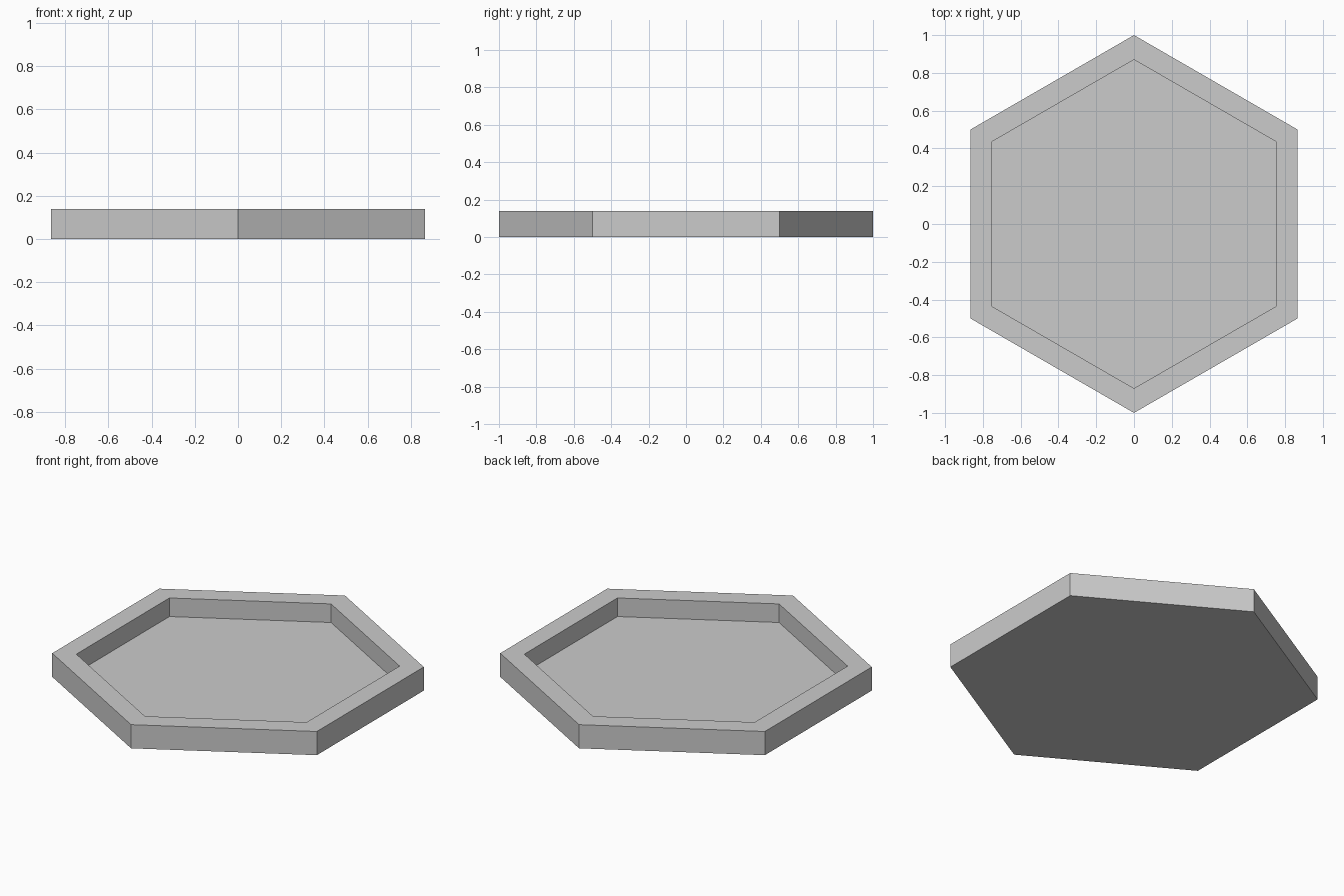
import bpy, bmesh
from math import sin, cos, pi

if "Cube" in bpy.data.objects:
    bpy.data.objects.remove(bpy.data.objects["Cube"])

SIDES = 6
OUTER, INNER = 1.0, 0.87
HEIGHT, FLOOR = 0.14, 0.03

bm = bmesh.new()


def ring(radius, z):
    # Hexagon with its points on the y axis
    return [bm.verts.new((radius * sin(2 * pi * i / SIDES),
                          radius * cos(2 * pi * i / SIDES), z))
            for i in range(SIDES)]


# Profile rings: base, outer rim, inner rim, recessed floor
rings = [ring(OUTER, 0), ring(OUTER, HEIGHT), ring(INNER, HEIGHT), ring(INNER, FLOOR)]
for a, b in zip(rings, rings[1:]):
    for i in range(SIDES):
        j = (i + 1) % SIDES
        bm.faces.new((a[i], a[j], b[j], b[i]))

# Underside and tray floor
bm.faces.new(rings[0])
bm.faces.new(rings[-1])
bmesh.ops.recalc_face_normals(bm, faces=bm.faces)

mesh = bpy.data.meshes.new("hexagonal_tray")
bm.to_mesh(mesh)
bm.free()
bpy.context.collection.objects.link(bpy.data.objects.new("hexagonal_tray", mesh))
